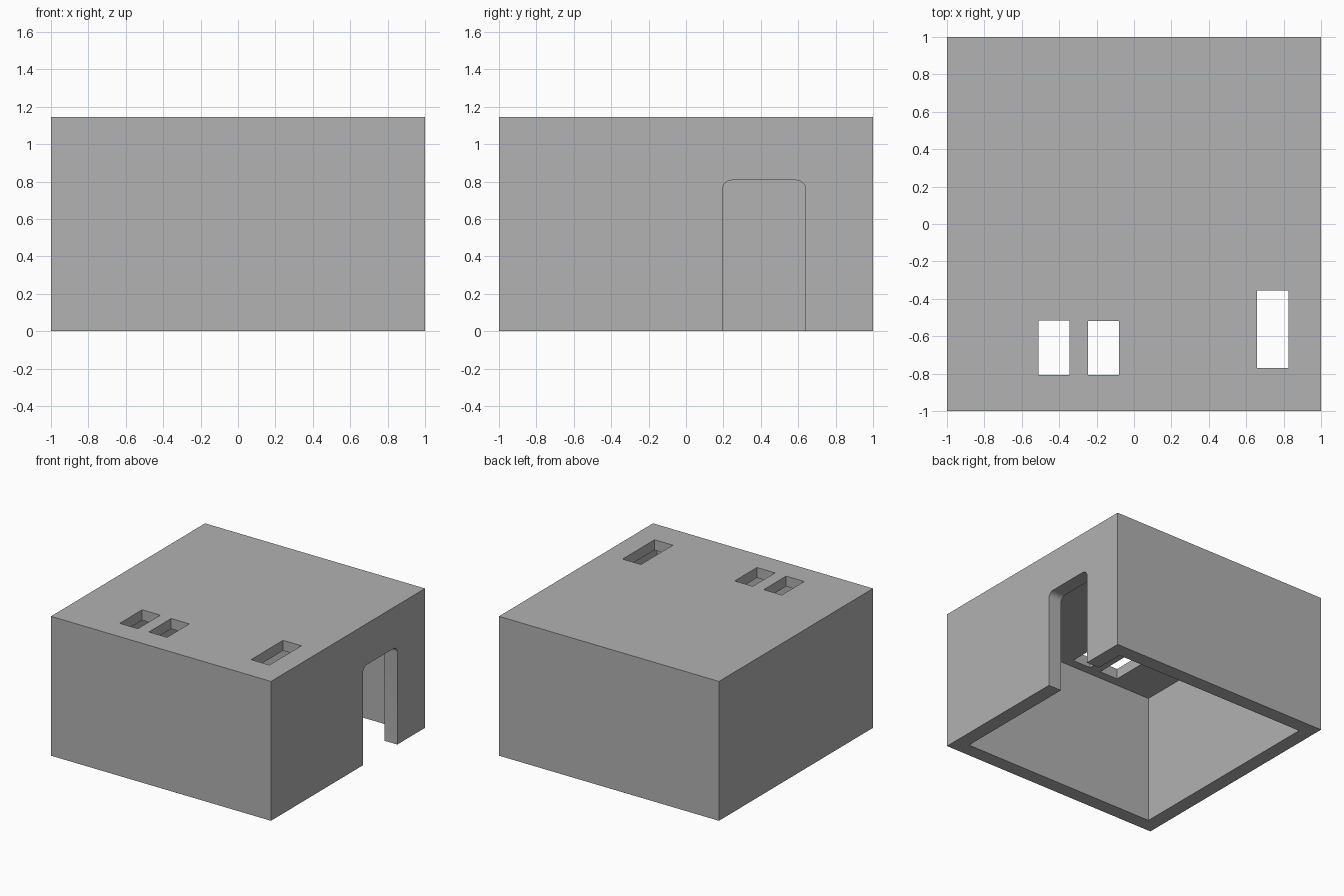
import bpy
import bmesh

default_cube = bpy.data.objects.get("Cube")
if default_cube:
    bpy.data.objects.remove(default_cube, do_unlink=True)

HEIGHT = 1.145
WALL = 0.118
ROOF = 0.085

# Single grey material
grey = bpy.data.materials.new("plain grey")
grey.use_nodes = True
colour = (0.445, 0.445, 0.445, 1)
grey.diffuse_color = colour
grey.node_tree.nodes["Principled BSDF"].inputs["Base Color"].default_value = colour


def box(name, low, high, radius=0):
    """Box between two corners; radius rounds the two upper edges along x."""
    bm = bmesh.new()
    bmesh.ops.create_cube(bm, size=1)
    for v in bm.verts:
        v.co = [high[i] if v.co[i] > 0 else low[i] for i in range(3)]
    if radius:
        edges = [e for e in bm.edges
                 if all(v.co.z == max(w.co.z for w in bm.verts) for v in e.verts)
                 and e.verts[0].co.y == e.verts[1].co.y]
        bmesh.ops.bevel(bm, geom=edges, offset=radius, segments=8,
                        profile=0.5, affect='EDGES')
    mesh = bpy.data.meshes.new(name)
    bm.to_mesh(mesh)
    bm.free()
    mesh.materials.append(grey)
    obj = bpy.data.objects.new(name, mesh)
    bpy.context.collection.objects.link(obj)
    return obj


def cut(target, cutter):
    """Subtract the cutter from the target and remove the cutter."""
    cutter.hide_render = True
    mod = target.modifiers.new(cutter.name, 'BOOLEAN')
    mod.operation = 'DIFFERENCE'
    mod.solver = 'EXACT'
    mod.object = cutter
    bpy.context.view_layer.objects.active = target
    bpy.ops.object.modifier_apply(modifier=mod.name)
    bpy.data.objects.remove(cutter, do_unlink=True)


# Outer shell, hollow and open underneath
shell = box("box_shell", (-1, -1, 0), (1, 1, HEIGHT))
inner = 1 - WALL
cut(shell, box("cavity", (-inner, -inner, -0.1), (inner, inner, HEIGHT - ROOF)))

# Doorway with rounded upper corners in the left wall
cut(shell, box("doorway", (0.7, 0.195, -0.1), (1.1, 0.64, 0.807), radius=0.05))

# Rectangular slots through the roof: x and y ranges
slots = [(-0.51, -0.345, -0.807, -0.516),
         (-0.245, -0.08, -0.807, -0.518),
         (0.658, 0.825, -0.77, -0.355)]
for x0, x1, y0, y1 in slots:
    cut(shell, box("roof_slot", (x0, y0, HEIGHT - 0.2), (x1, y1, HEIGHT + 0.1)))

# Smooth the doorway curves, keep all corners sharp
shell.select_set(True)
bpy.context.view_layer.objects.active = shell
bpy.ops.object.shade_smooth_by_angle()
